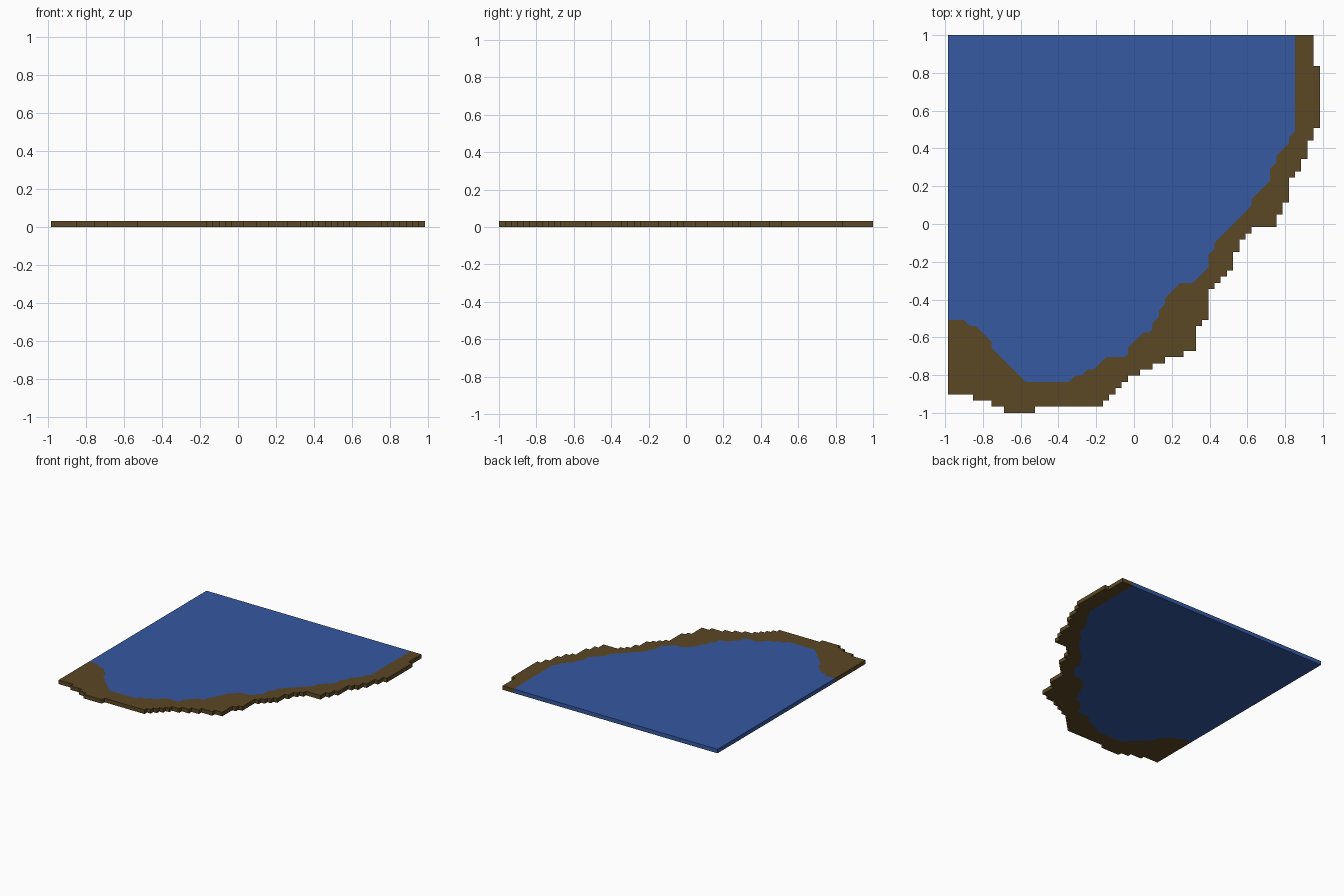
import bpy, bmesh

if "Cube" in bpy.data.objects:
    bpy.data.objects.remove(bpy.data.objects["Cube"])

CELL = 2 / 61            # the model sits on a 60 x 61 cell grid
THICK = CELL


def material(name, rgb):
    m = bpy.data.materials.new(name)
    m.diffuse_color = (*rgb, 1)
    m.use_nodes = True
    m.node_tree.nodes["Principled BSDF"].inputs["Base Color"].default_value = m.diffuse_color
    return m


def slab(name, outline, mat):
    """Extrude a flat outline given in grid cells into a thin slab."""
    bm = bmesh.new()
    verts = [bm.verts.new((i * CELL - 60 / 61, j * CELL - 1, 0)) for i, j in outline]
    face = bm.faces.new(verts)
    ext = bmesh.ops.extrude_face_region(bm, geom=[face], use_keep_orig=True)
    top = [g for g in ext["geom"] if isinstance(g, bmesh.types.BMVert)]
    bmesh.ops.translate(bm, verts=top, vec=(0, 0, THICK))
    bmesh.ops.recalc_face_normals(bm, faces=bm.faces[:])
    caps = [f for f in bm.faces if len(f.verts) > 4]
    bmesh.ops.triangulate(bm, faces=caps)
    me = bpy.data.meshes.new(name)
    bm.to_mesh(me)
    bm.free()
    me.materials.append(mat)
    ob = bpy.data.objects.new(name, me)
    bpy.context.collection.objects.link(ob)
    return ob


# stepped outer shore: at column i the edge runs vertically to row j
steps = [(59, 56), (60, 46), (59, 44), (58, 41), (57, 39), (56, 38), (55, 34),
         (54, 32), (53, 30), (49, 29), (48, 28), (47, 26), (46, 23), (45, 22),
         (44, 21), (43, 20), (42, 15), (41, 14), (40, 10), (38, 9), (35, 8),
         (33, 7), (31, 6), (29, 5), (28, 4), (27, 3), (26, 2), (25, 1),
         (14, 0), (9, 1), (7, 2), (4, 3)]
shore = []
row = 61
for i, j in steps:
    shore += [(i, row), (i, j)]
    row = j
shore.append((0, row))

# water edge with 45 degree cuts, from the left side round to the back
water = [(0, 15), (2.5, 15), (3.5, 14), (4.5, 14), (7, 11.5), (7, 10.5),
         (12.5, 5), (19.5, 5), (20.5, 6), (21.5, 6), (22.5, 7), (23.5, 7),
         (25.5, 9), (28.5, 9), (29, 9.5), (29, 10.5), (31.5, 13), (32.5, 13),
         (33, 13.5), (33, 14.5), (34, 15.5), (34, 16.5), (35, 17.5), (35, 18.5),
         (37.5, 21), (39.5, 21), (42, 23.5), (42, 25.5), (43, 26.5), (43, 27.5),
         (49, 33.5), (49, 34.5), (52, 37.5), (52, 39.5), (53, 40.5), (53, 41.5),
         (55, 43.5), (55, 44.5), (56, 45.5), (56, 61)]

# muddy bank between the two edges, and the flush water sheet
slab("muddy_bank", shore + water, material("mud brown", (0.105, 0.064, 0.018)))
slab("water_sheet", water + [(0, 61)], material("water blue", (0.037, 0.1, 0.36)))
